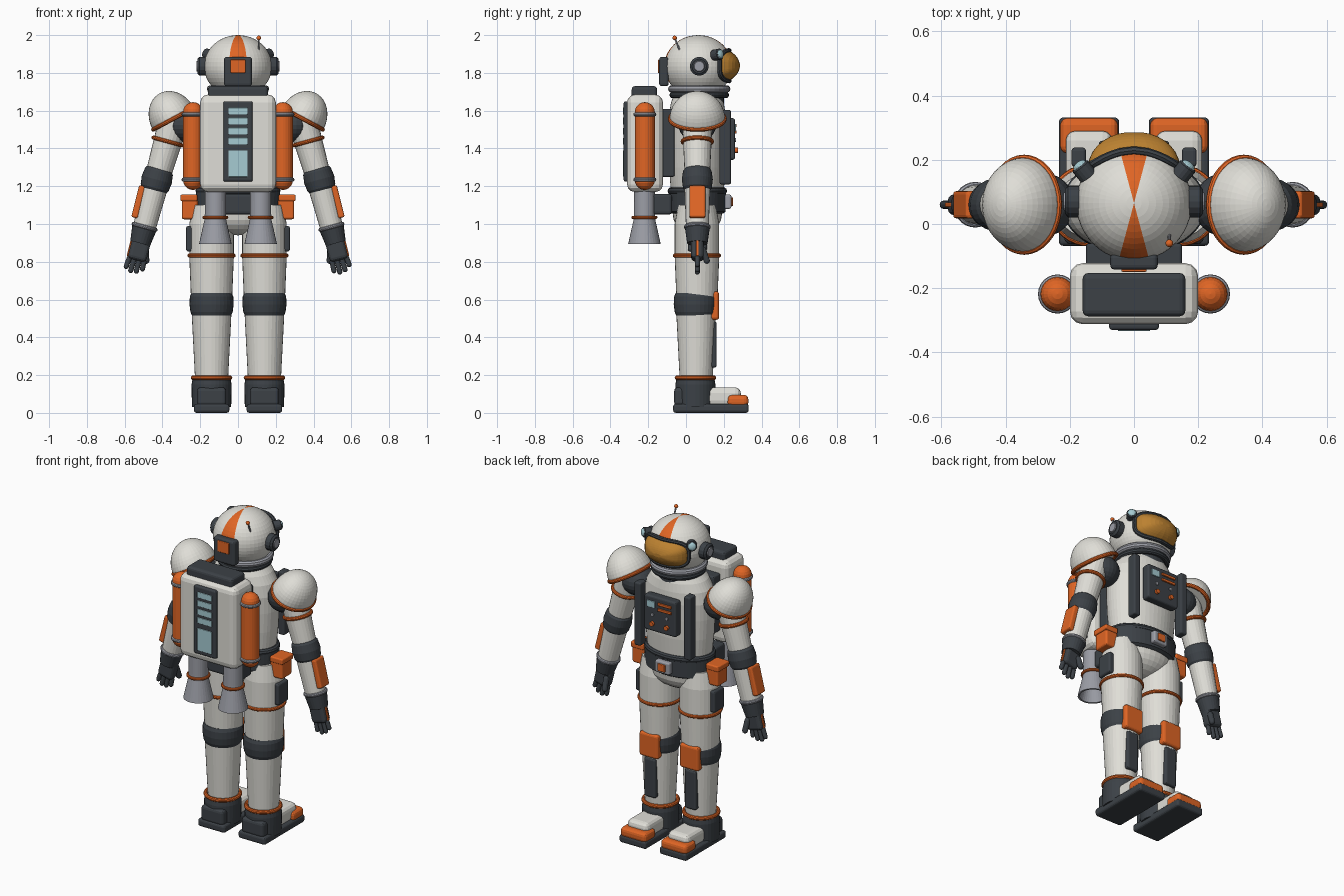
import bpy, bmesh, math
from mathutils import Vector, Matrix

if "Cube" in bpy.data.objects:
    bpy.data.objects.remove(bpy.data.objects["Cube"])

def material(name, r, g, b):
    m = bpy.data.materials.new(name)
    m.use_nodes = True
    m.diffuse_color = (r, g, b, 1)
    m.node_tree.nodes["Principled BSDF"].inputs["Base Color"].default_value = (r, g, b, 1)
    return m

WHITE = material("suit white", .74, .73, .68)
DARK = material("charcoal", .045, .053, .062)
ORANGE = material("orange", .74, .13, .018)
GREY = material("metal grey", .33, .34, .38)
GLASS = material("pale blue glass", .38, .60, .65)
GOLD = material("visor gold", .50, .22, .03)
CY = .06          # depth of the body axis
UP = Vector((0, 0, 1))
made = []

def finish(bm, name, mat):
    bmesh.ops.recalc_face_normals(bm, faces=bm.faces)
    me = bpy.data.meshes.new(name)
    bm.to_mesh(me)
    bm.free()
    me.materials.append(mat)
    ob = bpy.data.objects.new(name, me)
    bpy.context.collection.objects.link(ob)
    made.append(ob)
    return ob

def lathe(name, mat, profile, loc=(0, 0, 0), axis=UP, sy=1, n=32):
    """Stack elliptical sections (height, rx[, ry]) along an axis and cap them."""
    bm = bmesh.new()
    turn = Matrix.Translation(loc) @ UP.rotation_difference(Vector(axis)).to_matrix().to_4x4()
    rows = []
    for sec in profile:
        h, rx = sec[:2]
        ry = sec[2] if len(sec) > 2 else rx * sy
        rows.append([bm.verts.new(turn @ Vector((rx * math.cos(a), ry * math.sin(a), h)))
                     for a in (math.tau * i / n for i in range(n))])
    for lo, hi in zip(rows, rows[1:]):
        for i in range(n):
            j = (i + 1) % n
            bm.faces.new((lo[i], lo[j], hi[j], hi[i]))
    bm.faces.new(rows[0])
    bm.faces.new(rows[-1])
    return finish(bm, name, mat)

def arc(r, h, a0=-90, a1=90, steps=12, z=0):
    angles = [math.radians(a0 + (a1 - a0) * i / steps) for i in range(steps + 1)]
    return [(z + h * math.sin(a), max(r * math.cos(a), .0005)) for a in angles]

def ball(name, mat, loc, r, h=None, sy=1, n=24):
    return lathe(name, mat, arc(r, h or r), loc, sy=sy, n=n)

def rod(name, mat, a, b, r0, r1=None, n=24, round_ends=False):
    a, b = Vector(a), Vector(b)
    length, r1 = (b - a).length, r1 or r0
    prof = [(0, r0), (length, r1)]
    if round_ends:
        prof = arc(r0, r0, -90, 0, 5, r0) + arc(r1, r1, 0, 90, 5, length - r1)
    return lathe(name, mat, prof, a, (b - a).normalized(), n=n)

def ring(name, mat, loc, R, r, axis=UP, sy=1, n=36, k=10):
    bm = bmesh.new()
    turn = Matrix.Translation(loc) @ UP.rotation_difference(Vector(axis)).to_matrix().to_4x4()
    v = [[bm.verts.new(turn @ Vector(((R + r * math.cos(b)) * math.cos(a),
          (R * sy + r * math.cos(b)) * math.sin(a), r * math.sin(b))))
          for b in (math.tau * j / k for j in range(k))] for a in (math.tau * i / n for i in range(n))]
    for i in range(n):
        for j in range(k):
            p, q = (i + 1) % n, (j + 1) % k
            bm.faces.new((v[i][j], v[p][j], v[p][q], v[i][q]))
    return finish(bm, name, mat)

def box(name, mat, loc, size, bevel=.01, tilt=0):
    bm = bmesh.new()
    bmesh.ops.create_cube(bm, size=1)
    bmesh.ops.scale(bm, vec=size, verts=bm.verts)
    if bevel:
        bmesh.ops.bevel(bm, geom=bm.edges[:], offset=bevel, segments=3, profile=.5, affect='EDGES')
    bm.transform(Matrix.Translation(loc) @ Matrix.Rotation(tilt, 4, 'Y'))
    return finish(bm, name, mat)

# Helmet with painted centre stripe
HZ = 1.835
helmet = lathe("helmet", WHITE, arc(.18, .165, steps=24), (0, .065, HZ), n=48)
helmet.data.materials.append(ORANGE)
for f in helmet.data.polygons:
    c = f.center - Vector((0, .065, HZ))
    if abs(c.x) < abs(c.y) * math.tan(math.radians(15)) and c.z > -.09:
        f.material_index = 1

# Visor: bulging rounded-rectangle patch with a tube frame
def visor_point(t, a):
    c, s = math.cos(a), math.sin(a)
    az = math.radians(52) * t * math.copysign(abs(c) ** .6, c)
    dz = .08 * t * math.copysign(abs(s) ** .6, s)
    r = .182 + .04 * (1 - t ** 3) - .018 * t * abs(s) ** 2
    return Vector((r * math.sin(az), .065 + r * math.cos(az), HZ + .003 + dz))

bm = bmesh.new()
N, T = 48, 8
rows = [[bm.verts.new(visor_point(t / T, math.tau * i / N)) for i in range(N)] for t in range(1, T + 1)]
bm.faces.new(rows[0])
for lo, hi in zip(rows, rows[1:]):
    for i in range(N):
        bm.faces.new((lo[i], lo[(i + 1) % N], hi[(i + 1) % N], hi[i]))
finish(bm, "visor", GOLD)
bm = bmesh.new()
loops = []
for i in range(N):
    p = visor_point(1, math.tau * i / N)
    tan = (visor_point(1, math.tau * (i + .5) / N) - visor_point(1, math.tau * (i - .5) / N)).normalized()
    out = Vector((p.x, p.y - .065, 0)).normalized()
    side = tan.cross(out).normalized()
    loops.append([bm.verts.new(p + .013 * (out * math.cos(b) + side * math.sin(b)))
                  for b in (math.tau * j / 8 for j in range(8))])
for i in range(N):
    for j in range(8):
        p, q = (i + 1) % N, (j + 1) % 8
        bm.faces.new((loops[i][j], loops[p][j], loops[p][q], loops[i][q]))
finish(bm, "visor_frame", DARK)

# Helmet back unit, antenna and neck
box("helmet_back_unit", DARK, (0, -.117, 1.807), (.148, .05, .155), .014)
box("helmet_back_plate", ORANGE, (0, -.142, 1.835), (.078, .014, .07), .004)
rod("antenna", GREY, (.11, -.025, 1.90), (.11, -.058, 1.98), .005, n=10)
ball("antenna_tip", ORANGE, (.11, -.06, 1.985), .012, n=12)
ring("neck_ring", GREY, (0, .07, 1.715), .145, .02)
ring("neck_seal", DARK, (0, .07, 1.683), .14, .018)
lathe("neck", DARK, [(1.58, .13), (1.73, .13)], (0, .07, 0))

# Torso, belt and hips
lathe("torso", WHITE, [(1.14, .2, .135), (1.2, .205, .142), (1.3, .215, .15), (1.42, .222, .152),
      (1.52, .222, .152), (1.59, .205, .148), (1.64, .175, .14), (1.67, .145, .13), (1.685, .12, .115)], (0, CY, 0), n=48)
lathe("belt", DARK, [(1.055, .205, .135), (1.065, .22, .15), (1.165, .222, .152), (1.18, .21, .14)], (0, CY, 0), n=48)
ring("belt_rim", DARK, (0, CY, 1.175), .205, .02, sy=.67, n=48)
ball("pelvis", WHITE, (0, CY, 1.05), .2, .11, sy=.65, n=32)
box("buckle", GREY, (0, .22, 1.118), (.1, .04, .075), .01)
box("buckle_plate", ORANGE, (0, .241, 1.118), (.05, .016, .045), .004)

# Chest panel with screen, bars and knobs
box("chest_panel", DARK, (0, .232, 1.45), (.22, .055, .22), .012)
box("chest_screen", GLASS, (.06, .26, 1.51), (.055, .01, .04), .003)
for i in range(2):
    box(f"chest_bar_{i + 1}", ORANGE, (-.035, .262, 1.522 - .035 * i), (.095, .012, .016), .003)
    x = .05 - .1 * i
    rod(f"chest_knob_{i + 1}", ORANGE, (x, .255, 1.39), (x, .275, 1.39), .014, n=16)
    rod(f"chest_button_{i + 1}", GREY, (x, .255, 1.445), (x, .266, 1.445), .01, n=16)

# Backpack with rear panel, cap and belt joint
box("backpack", WHITE, (0, -.217, 1.427), (.4, .19, .515), .04)
box("backpack_cap", DARK, (0, -.22, 1.695), (.32, .135, .07), .018)
box("rear_panel", DARK, (0, -.315, 1.437), (.155, .03, .425), .01)
for i in range(4):
    box(f"rear_light_{i + 1}", GLASS, (0, -.329, 1.598 - .053 * i), (.1, .008, .036), .002)
box("rear_screen", GLASS, (0, -.329, 1.32), (.1, .008, .14), .002)
box("pack_joint", DARK, (0, -.125, 1.105), (.3, .1, .11), .015)
box("pack_mount", DARK, (0, -.1, 1.43), (.3, .08, .36), .01)

# Everything that comes in pairs
for s, tag in ((1, "left_"), (-1, "right_")):
    def P(x, y, z):
        return Vector((s * x, y, z))

    # Helmet ear pods and lamps
    lathe(tag + "ear_pod", DARK, [(0, .05), (.035, .05), (.045, .038)], P(.17, .07, HZ), (s, 0, 0), n=16)
    lathe(tag + "ear_disc", GREY, [(0, .03), (.007, .026)], P(.213, .07, HZ), (s, 0, 0), n=16)
    lamp = Vector((s * .6, .75, .15)).normalized()
    lathe(tag + "lamp", DARK, [(0, .03), (.04, .03), (.045, .025)], P(.142, .148, 1.893), lamp, n=16)
    lathe(tag + "lamp_lens", GLASS, arc(.024, .012, 0, 90, 4), P(.142, .148, 1.893) + lamp * .044, lamp, n=16)

    # Chest strap and hip pouches
    box(tag + "chest_strap", DARK, P(.172, .208, 1.407), (.045, .06, .395), .01)
    box(tag + "hip_pouch", ORANGE, P(.255, CY, 1.09), (.085, .1, .13), .012)
    box(tag + "pouch_flap", ORANGE, P(.26, CY, 1.138), (.09, .112, .035), .008)
    box(tag + "thigh_pouch", DARK, P(.25, CY, .922), (.05, .1, .135), .012)

    # Tank and thruster
    rod(tag + "tank", ORANGE, P(.238, -.218, 1.18), P(.238, -.218, 1.645), .053, round_ends=True)
    for i, z in enumerate((1.235, 1.58)):
        ring(f"{tag}tank_band_{i + 1}", GREY, P(.238, -.218, z), .05, .011, n=24)
    lathe(tag + "thruster", GREY, [(1.2, .055), (1.05, .056), (1.02, .058), (.895, .086), (.895, .075), (1.0, .045)],
          P(.12, -.22, 0))
    ring(tag + "thruster_band", ORANGE, P(.12, -.22, 1.035), .06, .009, n=24)

    # Shoulder
    out = Vector((s * .47, 0, .88)).normalized()
    dome = P(.342, CY, 1.557)
    lathe(tag + "shoulder", WHITE, arc(.124, .153, 0, 90, 12), dome, out, sy=1.18, n=36)
    ring(tag + "shoulder_trim", ORANGE, dome, .12, .012, out, sy=1.2)
    ball(tag + "shoulder_joint", DARK, P(.285, CY, 1.525), .1, .09)

    # Arm
    ring_at, elbow, wrist = P(.372, CY, 1.437), P(.43, CY, 1.235), P(.497, CY, .975)
    down = (wrist - ring_at).normalized()
    tilt = -.245 * s
    rod(tag + "upper_arm", WHITE, P(.33, CY, 1.58), elbow, .082, .066)
    ring(tag + "arm_band", ORANGE, ring_at, .078, .011, -down)
    lathe(tag + "elbow", DARK, [(-.06, .066), (-.045, .076), (0, .082), (.045, .076), (.06, .066)], elbow, -down)
    rod(tag + "forearm", WHITE, elbow, wrist, .07, .06)
    box(tag + "forearm_plate", ORANGE, P(.527, CY, 1.118), (.035, .085, .175), .01, tilt)
    ring(tag + "wrist_ring", GREY, wrist + down * -.01, .06, .011, -down, n=28)

    # Glove
    rod(tag + "cuff", DARK, wrist, wrist + down * .08, .065, .054)
    palm = P(.523, CY, .862)
    box(tag + "palm", DARK, palm, (.1, .065, .11), .02, tilt)
    box(tag + "hand_stripe", ORANGE, palm + P(.05, 0, .01), (.012, .014, .085), .003, tilt)
    across = Vector((down.z, 0, -down.x)) * -s
    for i, length in enumerate((.075, .09, .085, .065)):
        base = palm + down * .04 + across * s * (.026 * i - .039)
        rod(f"{tag}finger_{i + 1}", DARK, base, base + (down + across * .05 * (i - 1.5) * s) * length, .0135, n=12, round_ends=True)
    rod(tag + "thumb", DARK, P(.49, .085, .88), P(.485, .115, .79), .017, n=12, round_ends=True)

    # Leg
    X = .14
    lathe(tag + "thigh", WHITE, [(.58, .108), (.83, .118), (1.0, .118), (1.1, .1)], P(X, CY - .002, 0))
    ring(tag + "thigh_band", ORANGE, P(X, CY - .002, .833), .117, .011)
    lathe(tag + "knee", DARK, [(.515, .104), (.535, .112), (.575, .117), (.615, .115), (.635, .107)], P(X, CY - .008, 0))
    lathe(tag + "shin", WHITE, [(.17, .087), (.58, .108)], P(X, CY - .006, 0))
    box(tag + "knee_pad", ORANGE, P(X, .15, .568), (.13, .05, .15), .014)
    box(tag + "shin_pad", DARK, P(X, .142, .362), (.08, .04, .245), .012)

    # Boot
    lathe(tag + "boot_shaft", DARK, [(.03, .104), (.15, .106), (.185, .1)], P(X, .05, 0))
    ring(tag + "boot_band", ORANGE, P(X, .05, .186), .098, .012)
    box(tag + "heel", DARK, P(X, -.02, .085), (.155, .085, .1), .02)
    box(tag + "vamp", WHITE, P(X, .185, .085), (.145, .21, .1), .03)
    box(tag + "toe_cap", ORANGE, P(X, .275, .064), (.18, .11, .062), .022)
    box(tag + "sole", DARK, P(X, .132, .024), (.188, .4, .048), .014)

# Smooth shading with crisp edges
for ob in bpy.context.view_layer.objects:
    ob.select_set(ob in made)
bpy.context.view_layer.objects.active = made[0]
bpy.ops.object.shade_smooth_by_angle(angle=math.radians(35))
